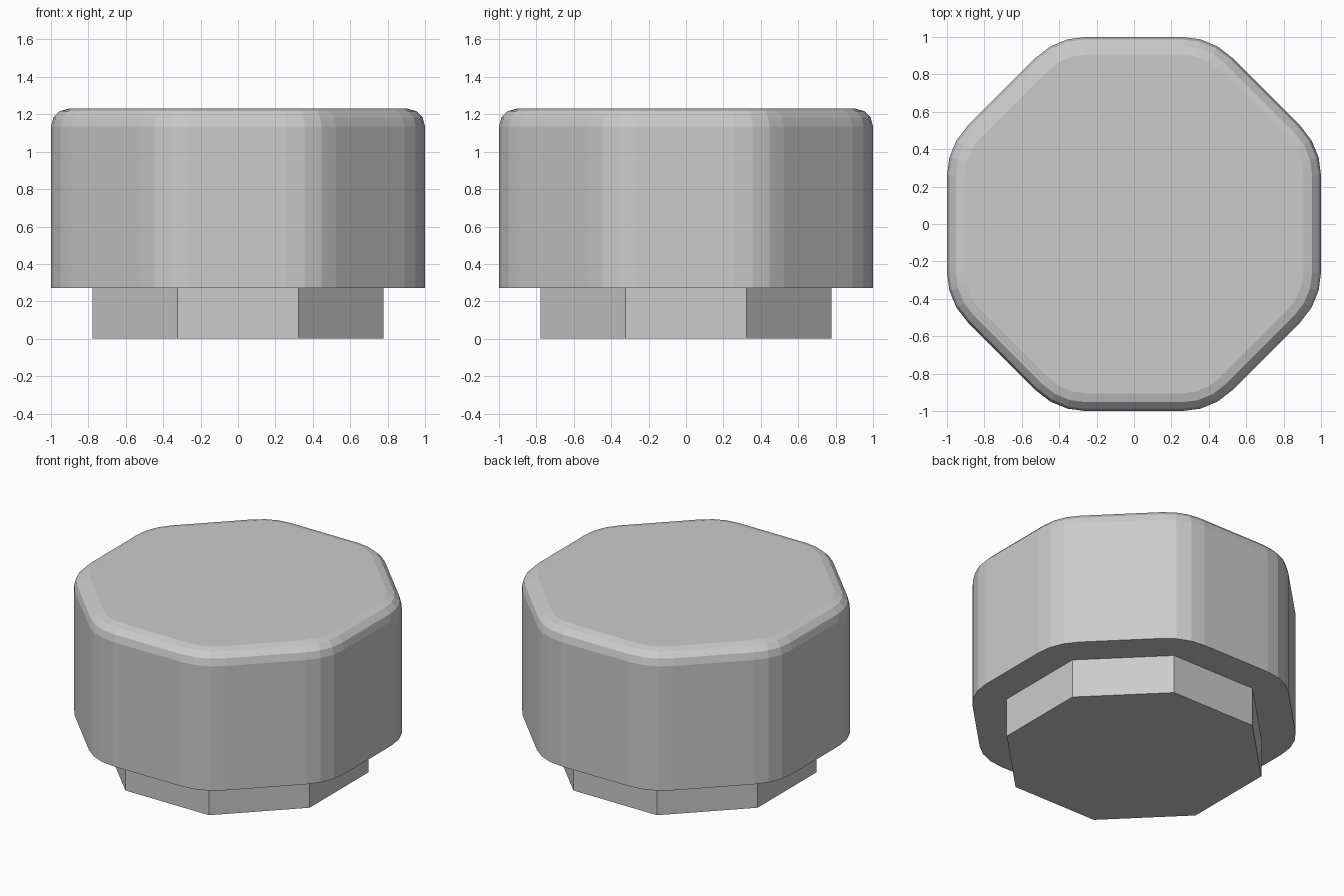
import bpy, bmesh
from math import sin, cos, tan, radians, pi

if "Cube" in bpy.data.objects:
    bpy.data.objects.remove(bpy.data.objects["Cube"])

STEPS = 3                       # facets per rounded corner and top edge
R_CORNER, R_TOP = 0.375, 0.095
Z_LEDGE, Z_TOP = 0.27, 1.23

bm = bmesh.new()


def octagon(apothem, radius, z):
    """Ring of 8 corners, each rounded into STEPS facets (one point if radius is 0)."""
    ring = []
    c = (apothem - radius) / cos(pi / 8)
    for k in range(8):
        mid = radians(22.5 + 45 * k)
        n = STEPS if radius else 0
        for i in range(n + 1):
            a = radians(45 * k + (45 * i / n if n else 22.5))
            ring.append(bm.verts.new((c * cos(mid) + radius * cos(a),
                                      c * sin(mid) + radius * sin(a), z)))
    return ring


def skin(lower, upper):
    n = len(lower)
    for i in range(n):
        j = (i + 1) % n
        bm.faces.new((lower[i], lower[j], upper[j], upper[i]))


# Narrow sharp-cornered foot
foot = octagon(0.778, 0, 0)
# foot corners are sharp, so the circumradius comes straight from the apothem
neck = octagon(0.778, 0, Z_LEDGE)
bm.faces.new(foot[::-1])
skin(foot, neck)

# Wide body walls and rounded top edge
rings = [octagon(1, R_CORNER, Z_LEDGE)]
for i in range(STEPS + 1):
    a = radians(90 * i / STEPS)
    inset = R_TOP * (1 - cos(a))
    rings.append(octagon(1 - inset, R_CORNER - inset, Z_TOP - R_TOP + R_TOP * sin(a)))
for lower, upper in zip(rings, rings[1:]):
    skin(lower, upper)
bm.faces.new(rings[-1])

# Underside ledge between foot and body
m = STEPS + 1
rim = rings[0]
for k in range(8):
    k2 = (k + 1) % 8
    for i in range(STEPS):
        bm.faces.new((neck[k], rim[k * m + i + 1], rim[k * m + i]))
    bm.faces.new((neck[k], neck[k2], rim[k2 * m], rim[k * m + STEPS]))

bmesh.ops.recalc_face_normals(bm, faces=bm.faces)
mesh = bpy.data.meshes.new("octagonal_knob")
bm.to_mesh(mesh)
bm.free()
knob = bpy.data.objects.new("octagonal_knob", mesh)
bpy.context.collection.objects.link(knob)
